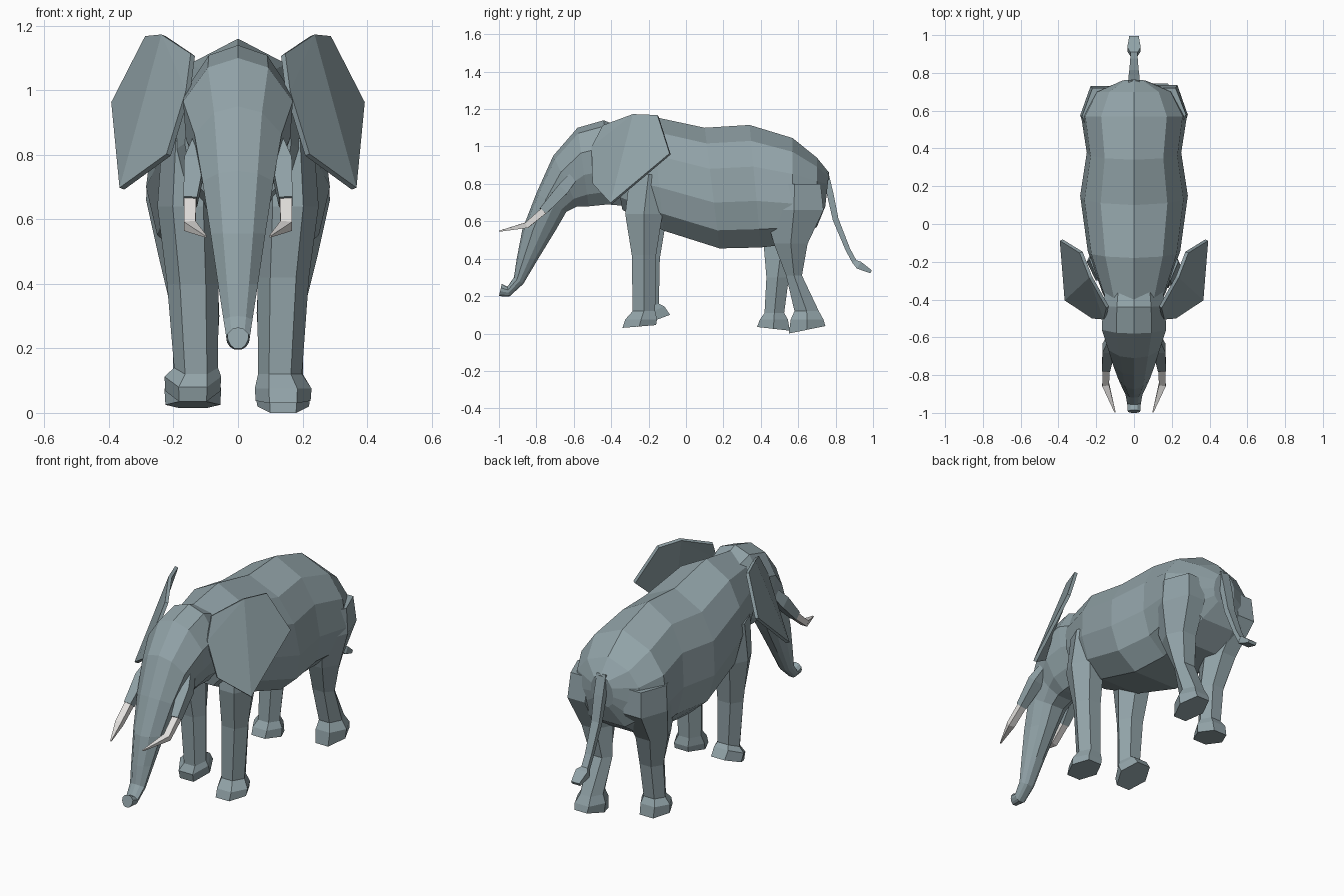
import bpy, bmesh, math
from mathutils import Vector


def material(name, col):
    m = bpy.data.materials.new(name)
    m.diffuse_color = (*col, 1)
    return m


GREY = material("grey hide", (0.285, 0.365, 0.39))
IVORY = material("ivory", (0.78, 0.76, 0.74))


def finish(name, bm, mat):
    bmesh.ops.recalc_face_normals(bm, faces=bm.faces[:])
    me = bpy.data.meshes.new(name)
    bm.to_mesh(me)
    bm.free()
    me.materials.append(mat)
    ob = bpy.data.objects.new(name, me)
    bpy.context.scene.collection.objects.link(ob)
    return ob


def loft(name, rings, mat):
    """Skin equal-length closed rings and cap both ends."""
    bm = bmesh.new()
    vs = [[bm.verts.new(p) for p in r] for r in rings]
    n = len(vs[0])
    for a, b in zip(vs, vs[1:]):
        for i in range(n):
            j = (i + 1) % n
            bm.faces.new((a[i], a[j], b[j], b[i]))
    bm.faces.new(vs[0])
    bm.faces.new(vs[-1])
    return finish(name, bm, mat)


def section(top, bot, hw, half):
    """Symmetric ring between a top and a bottom (y, z) point."""
    t, b = Vector((0, *top)), Vector((0, *bot))
    right = [b + (t - b) * f + Vector((x * hw, 0, 0)) for x, f in half]
    left = [Vector((-p.x, p.y, p.z)) for p in reversed(right) if p.x > 1e-5]
    return right + left


def tube(name, pts, mat, sides=4):
    """Tapered tube along (x, y, z, width, depth) points."""
    rings = []
    P = [Vector(p[:3]) for p in pts]
    for i, p in enumerate(pts):
        d = (P[min(i + 1, len(P) - 1)] - P[max(i - 1, 0)]).normalized()
        u = (Vector((1, 0, 0)) - d * d.x).normalized()
        v = d.cross(u)
        ring = []
        for k in range(sides):
            a = math.tau * (k + 0.5) / sides
            ring.append(P[i] + u * math.cos(a) * p[3] + v * math.sin(a) * p[4])
        rings.append(ring)
    return loft(name, rings, mat)


# torso from rump to neck
BODY = [(0, 1), (.62, .87), (.92, .66), (1, .38), (.88, .15), (.5, 0)]
torso = [
    ((.765, .86), (.745, .68), .07),
    ((.70, .94), (.70, .57), .21),
    ((.57, 1.045), (.57, .48), .28),
    ((.34, 1.115), (.40, .46), .25),
    ((.10, 1.10), (.18, .455), .285),
    ((-.18, 1.16), (-.12, .55), .245),
    ((-.42, 1.12), (-.34, .66), .165),
]
loft("body", [section(*s, BODY) for s in torso], GREY)

# head running into the trunk
HEAD = [(0, 1), (.55, .93), (1, .68), (.95, .4), (.7, .15), (.35, 0)]
head = [
    ((-.34, 1.10), (-.30, .68), .15),
    ((-.44, 1.14), (-.42, .69), .165),
    ((-.58, 1.10), (-.52, .68), .17),
    ((-.71, .95), (-.58, .68), .135),
    ((-.80, .75), (-.64, .65), .11),
    ((-.875, .556), (-.695, .555), .085),
    ((-.905, .40), (-.79, .40), .062),
    ((-.92, .30), (-.87, .265), .045),
    ((-.955, .25), (-.945, .197), .036),
    ((-.985, .265), (-1.0, .20), .033),
]
loft("head_and_trunk", [section(*s, HEAD) for s in head], GREY)

# ears and tusks on both sides
for s, side in ((1, "right"), (-1, "left")):
    bm = bmesh.new()
    A, B, C, D, E, F, G = [bm.verts.new((s * x, y, z)) for x, y, z in (
        (.14, -.44, 1.11), (.23, -.28, 1.17), (.28, -.15, 1.165),
        (.385, -.085, .96), (.36, -.40, .695), (.215, -.495, .80),
        (.155, -.50, .995))]
    for f in ((G, A, B), (G, B, E, F), (B, C, D, E)):
        bm.faces.new(f)
    ear = finish(side + "_ear", bm, GREY)
    sol = ear.modifiers.new("thickness", 'SOLIDIFY')
    sol.thickness, sol.offset = .018, 0

    tube(side + "_tusk_socket", [
        (s * .10, -.57, .88, .03, .03), (s * .135, -.66, .77, .045, .045),
        (s * .148, -.765, .655, .03, .032)], GREY)
    tube(side + "_tusk", [
        (s * .148, -.75, .665, .027, .026), (s * .15, -.85, .58, .026, .022),
        (s * .10, -.998, .547, .004, .004)], IVORY)


def leg(name, s, rows):
    """Six-sided leg from (x, y0, y1, z0, z1, half width) rows; z tilts front to back."""
    rings = []
    for x, y0, y1, z0, z1, w in rows:
        ring = []
        for k in range(6):
            a = math.tau * k / 6
            t = .5 + .5 * math.sin(a) / math.sin(math.pi / 3)
            ring.append((s * x + math.cos(a) * w, y0 + (y1 - y0) * t, z0 + (z1 - z0) * t))
        rings.append(ring)
    loft(name, rings, GREY)


# legs in a walking stance
leg("front_right_leg", 1, [
    (.15, -.30, -.10, .85, .85, .085), (.155, -.325, -.125, .64, .64, .095),
    (.14, -.29, -.16, .42, .42, .08), (.13, -.285, -.165, .12, .12, .068),
    (.14, -.325, -.155, .075, .075, .088), (.14, -.34, -.16, .03, .045, .085)])
leg("front_left_leg", -1, [
    (.15, -.30, -.08, .85, .85, .085), (.155, -.30, -.10, .64, .64, .095),
    (.14, -.26, -.14, .40, .40, .08), (.13, -.25, -.145, .12, .16, .068),
    (.14, -.27, -.115, .08, .145, .088), (.14, -.26, -.085, .035, .10, .085)])
leg("back_right_leg", 1, [
    (.165, .44, .72, .80, .80, .11), (.175, .42, .735, .66, .66, .11),
    (.155, .47, .65, .48, .48, .09), (.13, .535, .62, .31, .31, .072),
    (.135, .58, .71, .12, .12, .066), (.14, .56, .735, .075, .075, .088),
    (.14, .55, .745, .0, .04, .08)])
leg("back_left_leg", -1, [
    (.165, .42, .72, .80, .80, .11), (.175, .42, .73, .66, .66, .11),
    (.155, .415, .61, .48, .48, .09), (.13, .43, .55, .30, .30, .072),
    (.135, .42, .525, .11, .11, .066), (.14, .395, .545, .075, .075, .088),
    (.14, .38, .555, .035, .015, .085)])

# tail with a tuft at the end
tube("tail", [
    (0, .74, .86, .04, .03), (0, .77, .75, .04, .025), (0, .80, .61, .035, .022),
    (0, .865, .45, .028, .018), (0, .90, .385, .028, .018),
    (0, .925, .365, .05, .03), (0, .99, .33, .036, .012)], GREY)
